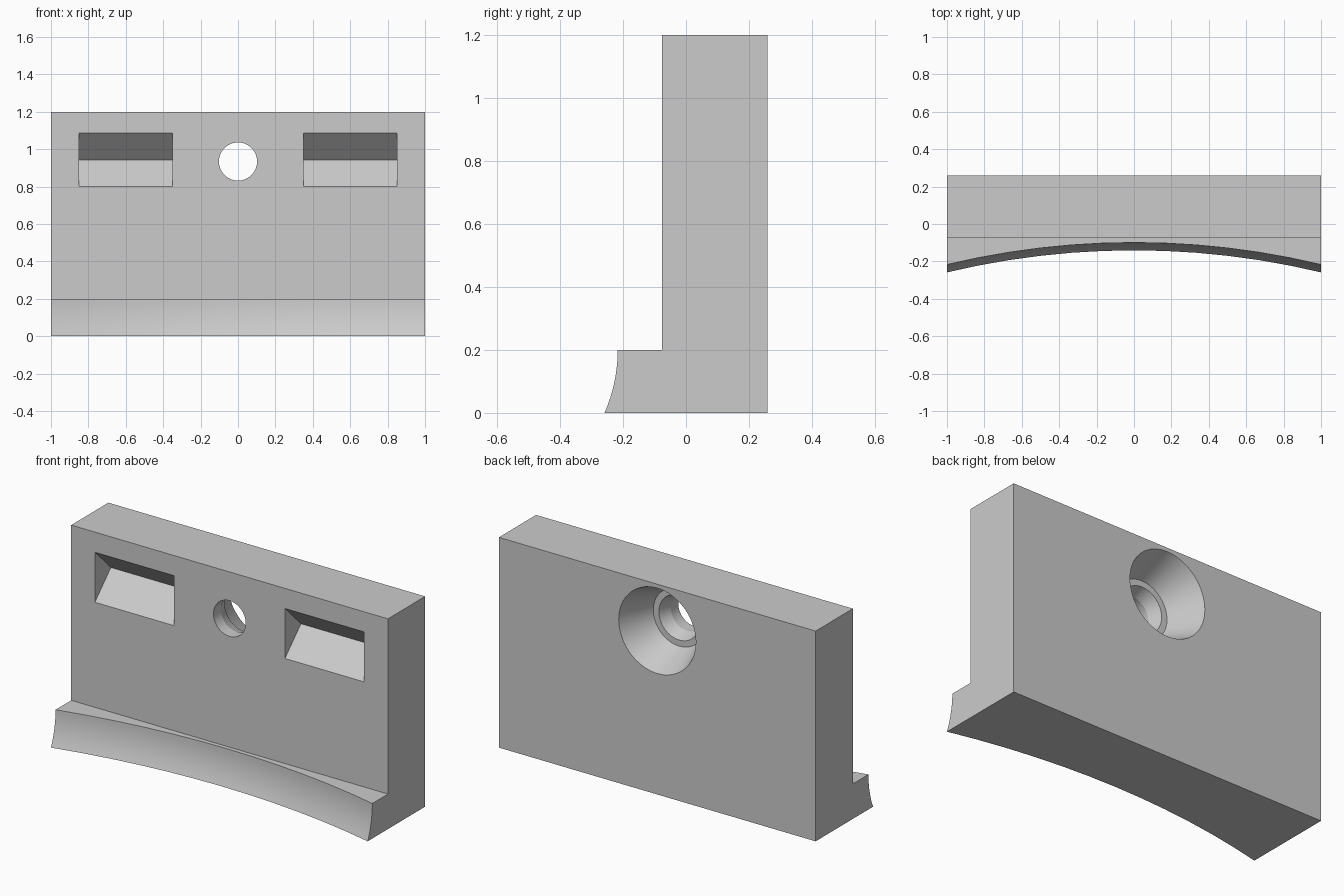
import bpy, bmesh, math
from mathutils import Vector

cube = bpy.data.objects.get("Cube")
if cube:
    bpy.data.objects.remove(cube, do_unlink=True)

grey = bpy.data.materials.new("plain grey")
grey.use_nodes = True
colour = (0.6, 0.6, 0.6, 1)
grey.diffuse_color = colour
grey.node_tree.nodes["Principled BSDF"].inputs["Base Color"].default_value = colour

BACK, FRONT, HEIGHT = 0.259, -0.076, 1.2
FOOT, FOOT_TOP_Y = 0.2, -0.099     # foot height, lip position at mid width
SWEEP_R, LIP_R = 4.3, 0.5          # plan radius and lip profile radius


def loft(name, rings, close_ends=True):
    """Join matching closed rings of points into a solid."""
    bm = bmesh.new()
    loops = [[bm.verts.new(p) for p in ring] for ring in rings]
    n = len(loops[0])
    for a, b in zip(loops, loops[1:]):
        for i in range(n):
            j = (i + 1) % n
            bm.faces.new((a[i], a[j], b[j], b[i]))
    if close_ends:
        bm.faces.new(loops[0])
        bm.faces.new(loops[-1])
    bmesh.ops.recalc_face_normals(bm, faces=bm.faces)
    # merge the strips of the flat sides
    bmesh.ops.dissolve_limit(bm, angle_limit=0.001, verts=bm.verts, edges=bm.edges)
    mesh = bpy.data.meshes.new(name)
    bm.to_mesh(mesh)
    bm.free()
    mesh.materials.append(grey)
    obj = bpy.data.objects.new(name, mesh)
    bpy.context.collection.objects.link(obj)
    return obj


# Upright plate with a foot whose front lip is hollow in plan and in section
def section(x):
    sag = SWEEP_R - math.sqrt(SWEEP_R ** 2 - x * x)
    lip = []
    for k in range(9):
        z = FOOT * k / 8
        flare = LIP_R - math.sqrt(LIP_R ** 2 - (FOOT - z) ** 2)
        lip.append((x, FOOT_TOP_Y - sag - flare, z))
    return [(x, BACK, 0)] + lip + [(x, FRONT, FOOT), (x, FRONT, HEIGHT), (x, BACK, HEIGHT)]


body = loft("mounting_plate", [section(-1 + i / 6) for i in range(13)])

# Wedge-shaped pockets, one each side
cutters = []
for side in (-1, 1):
    rings = []
    for x in (0.35, 0.85):
        rings.append([(side * x, FRONT - 0.02, 1.105), (side * x, FRONT + 0.144, 0.943),
                      (side * x, FRONT - 0.02, 0.78)])
    cutters.append(loft("pocket_cutter", rings))

# Stepped countersunk screw hole: distance in from the back, radius
steps = [(-0.02, 0.252), (0.197, 0.163), (0.197, 0.128), (0.268, 0.102), (0.4, 0.102)]
rings = []
for depth, r in steps:
    rings.append([Vector((r * math.cos(a), BACK - depth, 0.934 + r * math.sin(a)))
                  for a in (math.tau * i / 40 for i in range(40))])
cutters.append(loft("screw_hole_cutter", rings))

for cutter in cutters:
    cutter.hide_render = True
    mod = body.modifiers.new("cut", "BOOLEAN")
    mod.operation = "DIFFERENCE"
    mod.solver = "EXACT"
    mod.object = cutter

bpy.ops.object.select_all(action="DESELECT")
body.select_set(True)
bpy.context.view_layer.objects.active = body
for mod in list(body.modifiers):
    bpy.ops.object.modifier_apply(modifier=mod.name)
for cutter in cutters:
    bpy.data.objects.remove(cutter, do_unlink=True)
bpy.ops.object.shade_smooth_by_angle(angle=math.radians(20))
